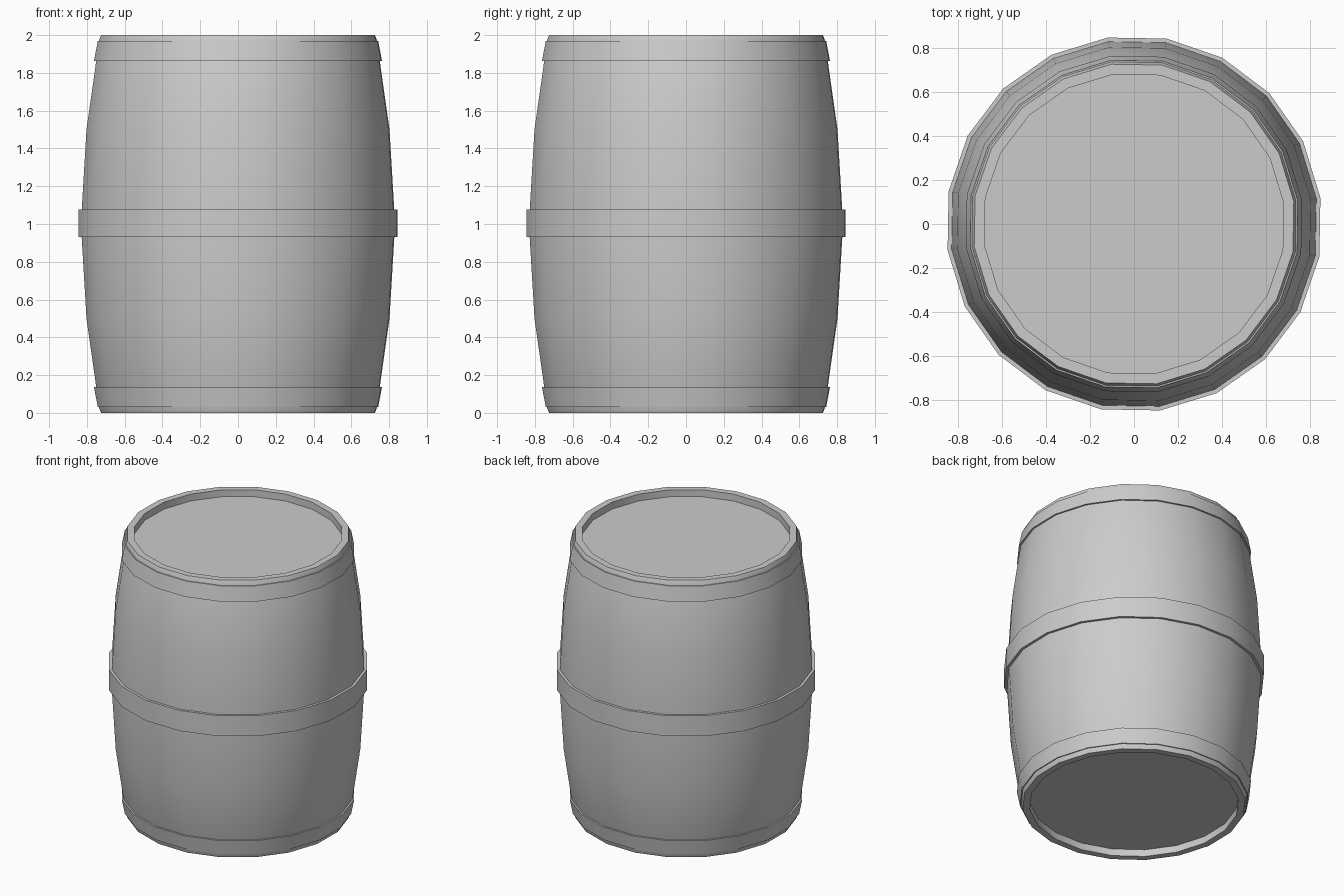
import bpy, bmesh, math

if "Cube" in bpy.data.objects:
    bpy.data.objects.remove(bpy.data.objects["Cube"])

SIDES = 20
OFFSET = math.radians(8)


def lathe(name, profile, closed=False):
    """Spin a (radius, z) profile; r = 0 makes a pole, closed makes a ring."""
    bm = bmesh.new()
    rings = []
    for r, z in profile:
        if r == 0:
            rings.append([bm.verts.new((0, 0, z))] * SIDES)
        else:
            rings.append([bm.verts.new((r * math.cos(OFFSET + i * math.tau / SIDES),
                                        r * math.sin(OFFSET + i * math.tau / SIDES), z))
                          for i in range(SIDES)])
    pairs = list(zip(rings, rings[1:]))
    if closed:
        pairs.append((rings[-1], rings[0]))
    for a, b in pairs:
        for i in range(SIDES):
            j = (i + 1) % SIDES
            bm.faces.new(list(dict.fromkeys((a[i], a[j], b[j], b[i]))))
    bmesh.ops.recalc_face_normals(bm, faces=bm.faces)
    mesh = bpy.data.meshes.new(name)
    bm.to_mesh(mesh)
    bm.free()
    obj = bpy.data.objects.new(name, mesh)
    bpy.context.collection.objects.link(obj)
    bpy.ops.object.select_all(action='DESELECT')
    obj.select_set(True)
    bpy.context.view_layer.objects.active = obj
    bpy.ops.object.shade_smooth_by_angle(angle=math.radians(30))
    return obj


# Bulging body with recessed lids, upper half mirrored to the lower half
upper = [(0.81, 1.5), (0.742, 1.975), (0.732, 2.0), (0.685, 2.0), (0.685, 1.95), (0, 1.95)]
lower = [(r, 2 - z) for r, z in reversed(upper)]
lathe("barrel_body", lower + [(0.84, 1.0)] + upper)

# Hoops
top = [(0.77, 1.863), (0.75, 1.968), (0.72, 1.968), (0.74, 1.863)]
lathe("top_hoop", top, True)
lathe("bottom_hoop", [(r, 2 - z) for r, z in top], True)
lathe("middle_hoop", [(0.854, 0.93), (0.854, 1.078), (0.82, 1.078), (0.82, 0.93)], True)
